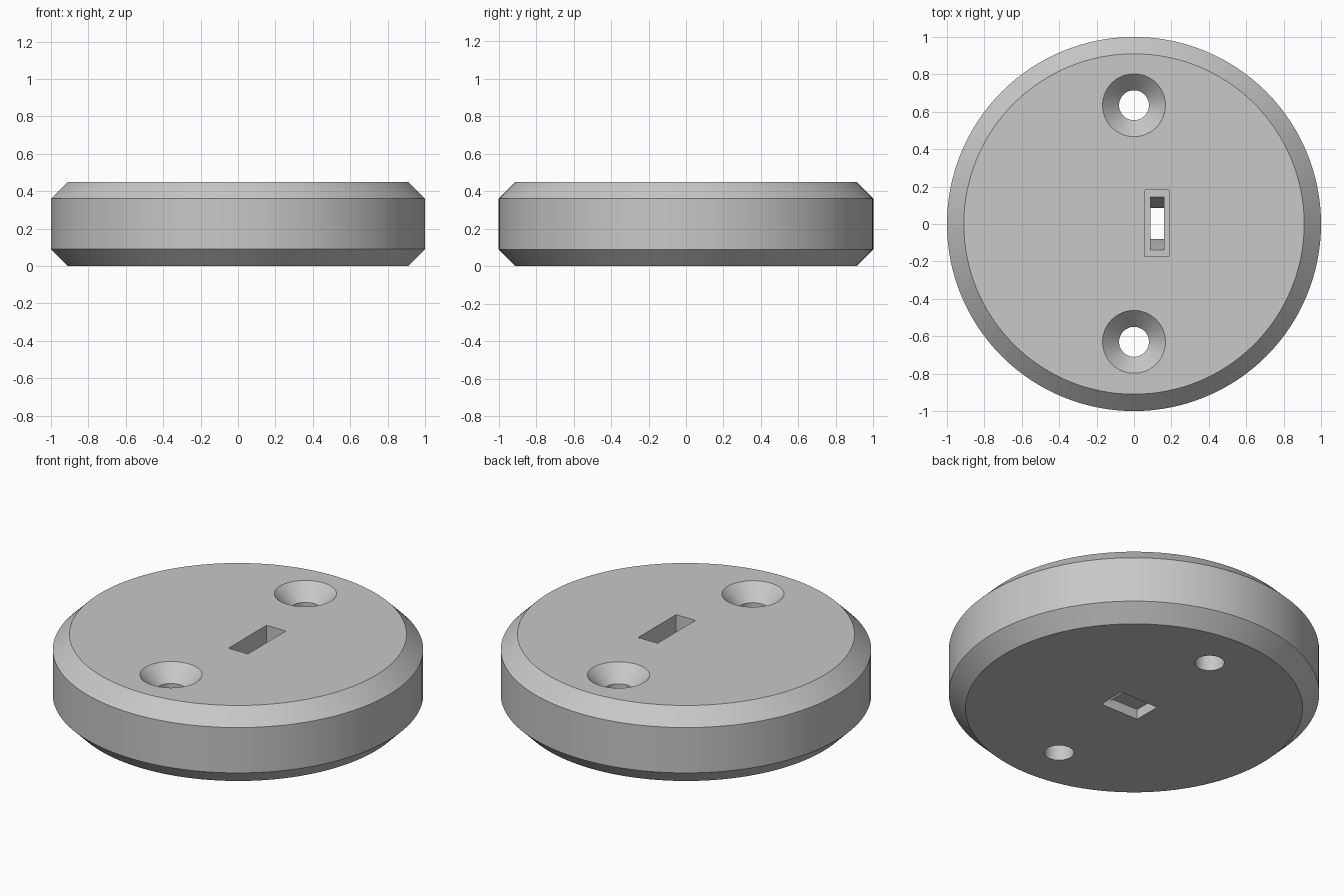
import bpy, bmesh, math

if "Cube" in bpy.data.objects:
    bpy.data.objects.remove(bpy.data.objects["Cube"])

grey = bpy.data.materials.new("plain grey")
grey.diffuse_color = (0.58, 0.58, 0.58, 1)
grey.use_nodes = True
grey.node_tree.nodes["Principled BSDF"].inputs["Base Color"].default_value = grey.diffuse_color


def loft(name, rings):
    """Closed solid through a stack of matching point rings."""
    bm = bmesh.new()
    rows = [[bm.verts.new(p) for p in ring] for ring in rings]
    n = len(rows[0])
    for a, b in zip(rows, rows[1:]):
        for i in range(n):
            j = (i + 1) % n
            bm.faces.new((a[i], a[j], b[j], b[i]))
    bm.faces.new(rows[0][::-1])
    bm.faces.new(rows[-1])
    bmesh.ops.recalc_face_normals(bm, faces=bm.faces)
    mesh = bpy.data.meshes.new(name)
    bm.to_mesh(mesh)
    bm.free()
    mesh.materials.append(grey)
    obj = bpy.data.objects.new(name, mesh)
    bpy.context.collection.objects.link(obj)
    return obj


def circle(r, z, y=0, n=128):
    return [(r * math.cos(2 * math.pi * i / n),
             y + r * math.sin(2 * math.pi * i / n), z) for i in range(n)]


def rect(x0, x1, y0, y1, z):
    return [(x0, y0, z), (x1, y0, z), (x1, y1, z), (x0, y1, z)]


# Round plate with chamfered rims
plate = loft("round_plate", [circle(0.91, 0), circle(1, 0.09),
                             circle(1, 0.36), circle(0.91, 0.45)])

# Two countersunk screw holes
cutters = [loft("screw_hole_cutter",
                [circle(0.08, -0.1, y, 64), circle(0.08, 0.36, y, 64),
                 circle(0.168, 0.45, y, 64), circle(0.168, 0.6, y, 64)])
           for y in (-0.63, 0.635)]

# Stepped slot: wide top, tapered middle, sideways pocket underneath
cutters.append(loft("slot_top_cutter", [rect(0.06, 0.188, -0.175, 0.182, 0.22),
                                        rect(0.06, 0.188, -0.175, 0.182, 0.6)]))
cutters.append(loft("slot_taper_cutter", [rect(0.087, 0.16, -0.08, 0.085, 0.04),
                                          rect(0.087, 0.16, -0.14, 0.145, 0.22),
                                          rect(0.087, 0.16, -0.14, 0.145, 0.25)]))
cutters.append(loft("slot_pocket_cutter", [rect(-0.09, 0.162, -0.081, 0.086, -0.1),
                                           rect(-0.09, 0.162, -0.081, 0.086, 0.06)]))

bpy.context.view_layer.objects.active = plate
plate.select_set(True)
for cutter in cutters:
    cutter.hide_render = True
    mod = plate.modifiers.new("cut", 'BOOLEAN')
    mod.operation = 'DIFFERENCE'
    mod.solver = 'EXACT'
    mod.object = cutter
    bpy.ops.object.modifier_apply(modifier=mod.name)
    bpy.data.objects.remove(cutter)

bpy.ops.object.shade_smooth_by_angle(angle=math.radians(30))
